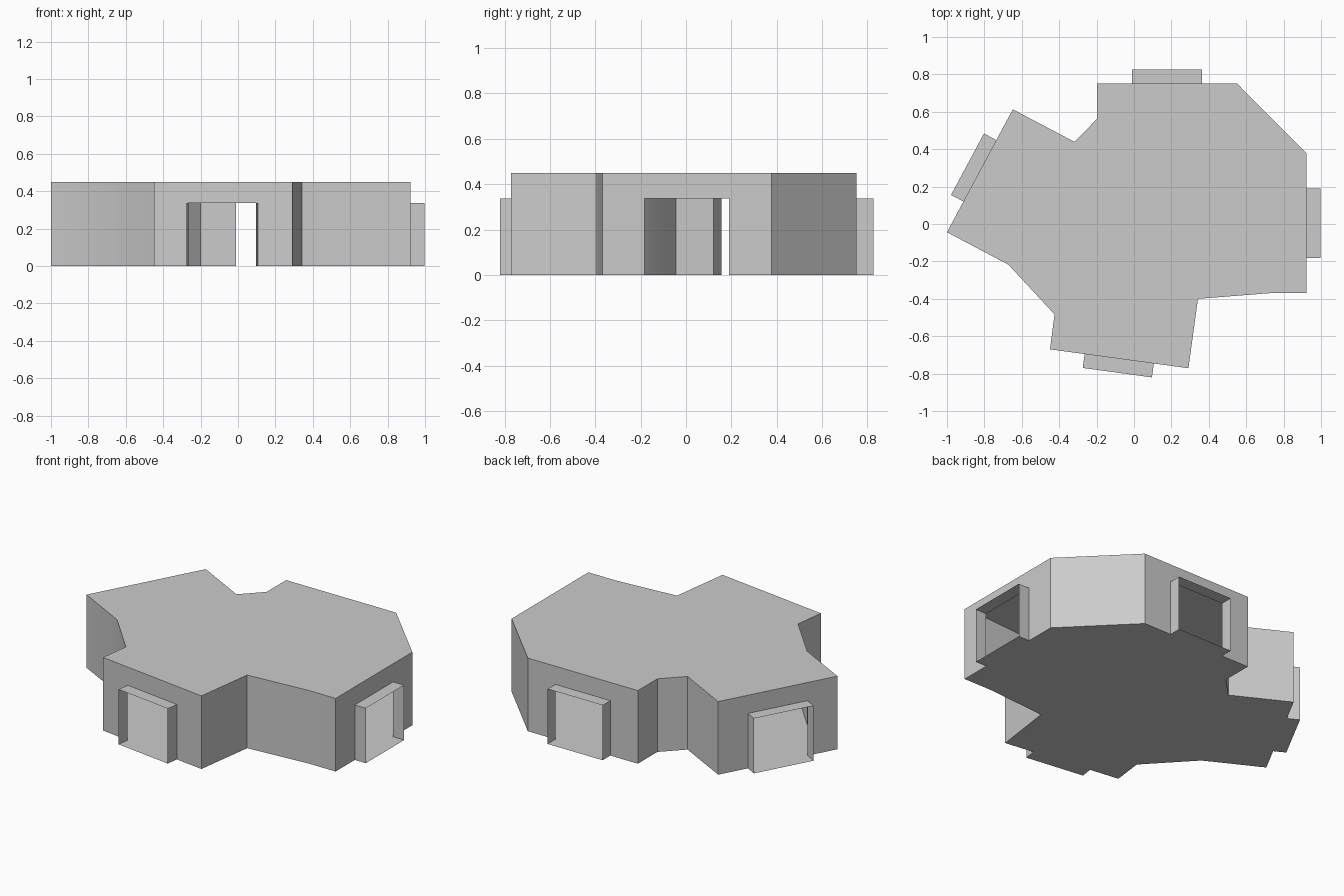
import bpy
import bmesh
from mathutils import Vector

if "Cube" in bpy.data.objects:
    bpy.data.objects.remove(bpy.data.objects["Cube"])

WALL_H = 0.45    # room height
DOOR_H = 0.338   # doorway height
DOOR_D = 0.075   # how far doorways stick out

# Room plan, counter-clockwise: x, y, and whether a doorway sits in the wall that starts here
PLAN = [
    (0.551, 0.751, True), (-0.198, 0.751, False), (-0.198, 0.562, False),
    (-0.318, 0.439, False), (-0.648, 0.613, True), (-1.0, -0.044, False),
    (-0.672, -0.217, False), (-0.425, -0.483, False), (-0.449, -0.67, True),
    (0.291, -0.771, False), (0.342, -0.40, False), (0.738, -0.369, False),
    (0.923, -0.369, True), (0.923, 0.377, False),
]


def at(p, z):
    return (p.x, p.y, z)


def add_face(bm, pts):
    bm.faces.new([bm.verts.new(p) for p in pts])


def wall(bm, a, b, h):
    add_face(bm, [at(a, 0), at(b, 0), at(b, h), at(a, h)])


def make_object(name, bm):
    bmesh.ops.remove_doubles(bm, verts=bm.verts, dist=0.0005)
    mesh = bpy.data.meshes.new(name)
    bm.to_mesh(mesh)
    bm.free()
    obj = bpy.data.objects.new(name, mesh)
    bpy.context.collection.objects.link(obj)
    bpy.ops.object.select_all(action='DESELECT')
    obj.select_set(True)
    bpy.context.view_layer.objects.active = obj
    bpy.ops.object.shade_smooth_by_angle()
    return obj


room = bmesh.new()
floor_outline = []
door_names = iter(["back_doorway", "left_doorway", "front_doorway", "right_doorway"])

for i, (x, y, has_door) in enumerate(PLAN):
    nx, ny, _ = PLAN[(i + 1) % len(PLAN)]
    a, b = Vector((x, y)), Vector((nx, ny))
    floor_outline.append(a)
    if not has_door:
        wall(room, a, b, WALL_H)
        continue

    # Doorway takes the middle half of its wall
    d = (b - a).normalized()
    out = Vector((d.y, -d.x)) * DOOR_D
    p, q = a.lerp(b, 0.25), a.lerp(b, 0.75)
    floor_outline += [p, p + out, q + out, q]

    # Wall with an opening
    add_face(room, [at(a, 0), at(p, 0), at(p, DOOR_H), at(q, DOOR_H),
                    at(q, 0), at(b, 0), at(b, WALL_H), at(a, WALL_H)])

    # Thin open porch: two sides and a roof
    door = bmesh.new()
    wall(door, p, p + out, DOOR_H)
    wall(door, q + out, q, DOOR_H)
    add_face(door, [at(v, DOOR_H) for v in (p, p + out, q + out, q)])
    make_object(next(door_names), door)

# Ceiling, and floor running out under the doorways
add_face(room, [(x, y, WALL_H) for x, y, _ in PLAN])
add_face(room, [at(v, 0) for v in reversed(floor_outline)])
make_object("room_shell", room)
